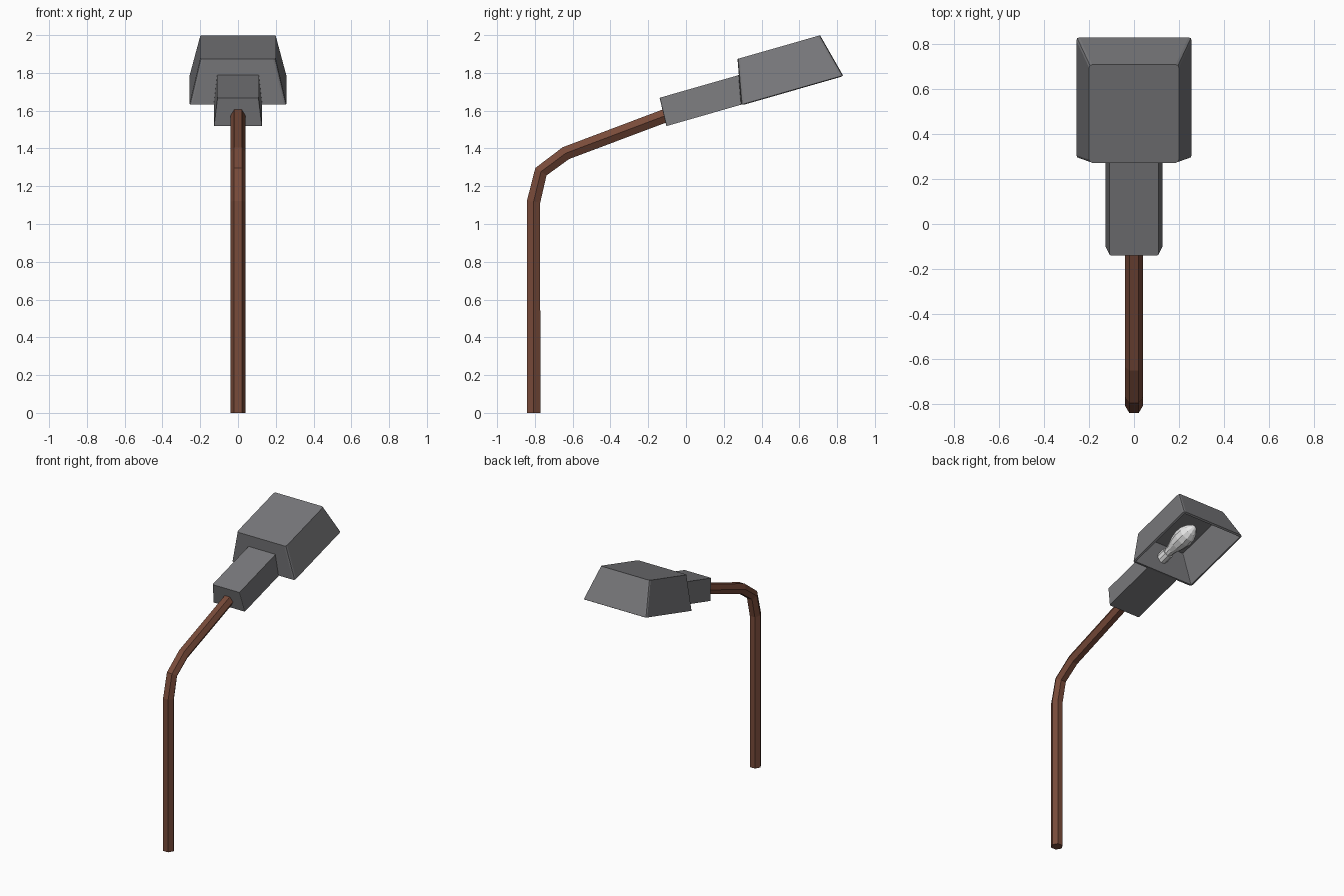
import bpy, bmesh
from math import sin, cos, pi, radians
from mathutils import Vector

cube = bpy.data.objects.get("Cube")
if cube:
    bpy.data.objects.remove(cube, do_unlink=True)


def material(name, rgb):
    m = bpy.data.materials.new(name)
    m.use_nodes = True
    m.diffuse_color = (*rgb, 1)
    m.node_tree.nodes["Principled BSDF"].inputs["Base Color"].default_value = (*rgb, 1)
    return m


grey = material("grey metal", (0.19, 0.19, 0.2))
brown = material("rust brown", (0.19, 0.07, 0.042))
white = material("bulb white", (0.8, 0.8, 0.8))


def loft(name, rings, mat, cap_start=True, cap_end=True, bevel=0):
    """Skin a list of equal-sided rings into one mesh object."""
    bm = bmesh.new()
    loops = [[bm.verts.new(p) for p in ring] for ring in rings]
    n = len(loops[0])
    sides = []
    for a, b in zip(loops, loops[1:]):
        for i in range(n):
            j = (i + 1) % n
            bm.faces.new((a[i], a[j], b[j], b[i]))
            sides.append(bm.edges.get((a[i], b[i])))
    if cap_start:
        bm.faces.new(loops[0])
    if cap_end:
        bm.faces.new(loops[-1])
    bmesh.ops.recalc_face_normals(bm, faces=bm.faces)
    if bevel:
        bmesh.ops.bevel(bm, geom=sides, offset=bevel, segments=2,
                        profile=0.5, affect='EDGES')
    mesh = bpy.data.meshes.new(name)
    bm.to_mesh(mesh)
    bm.free()
    mesh.materials.append(mat)
    obj = bpy.data.objects.new(name, mesh)
    bpy.context.collection.objects.link(obj)
    return obj


def rectangle(half_width, y_near, y_far, z):
    """Ring of four corners; y and z may differ at the near and far ends."""
    return [(-half_width, y_near, z), (half_width, y_near, z),
            (half_width, y_far, z), (-half_width, y_far, z)]


def tilt_with_head(obj):
    obj.location = (0, 0.293, 1.632)
    obj.rotation_euler.x = radians(16)


# Bent hexagonal pole
path = [Vector((0, y, z)) for y, z in
        [(-0.807, 0), (-0.807, 1.118), (-0.768, 1.277), (-0.636, 1.375), (-0.1, 1.577)]]
pole_rings = []
for k, p in enumerate(path):
    before = (p - path[k - 1]).normalized() if k else Vector((0, 0, 1))
    after = (path[k + 1] - p).normalized() if k < len(path) - 1 else before
    normal = (before + after).normalized().cross(Vector((1, 0, 0)))
    pole_rings.append([p + 0.041 * (cos(a) * Vector((1, 0, 0)) + sin(a) * normal)
                       for a in (i * pi / 3 for i in range(6))])
loft("pole", pole_rings, brown)

# Tapered neck housing between pole and shade
neck = loft("neck_housing", [rectangle(0.128, -0.413, 0, 0),
                             rectangle(0.11, -0.406, 0.031, 0.154)], grey, bevel=0.006)
tilt_with_head(neck)

# Hollow lamp shade, open underneath
shade = loft("lamp_shade", [rectangle(0.257, 0, 0.56, 0),
                            rectangle(0.2, 0.047, 0.502, 0.238)],
             grey, cap_start=False, bevel=0.014)
wall = shade.modifiers.new("wall", 'SOLIDIFY')
wall.thickness = 0.015
wall.offset = -1
tilt_with_head(shade)


def turned(name, profile, mat, sides=10):
    """Round part turned about the head's length axis."""
    rings = [[(r * cos(a), y, 0.115 + r * sin(a))
              for a in (2 * pi * i / sides for i in range(sides))] for y, r in profile]
    tilt_with_head(loft(name, rings, mat))


# Socket and bulb inside the shade
turned("bulb_socket", [(0.03, 0.04), (0.1, 0.04)], white)
turned("bulb", [(0.09, 0.03), (0.14, 0.036), (0.2, 0.056), (0.26, 0.066), (0.31, 0.062),
                (0.35, 0.046), (0.38, 0.022), (0.388, 0.006)], white)
